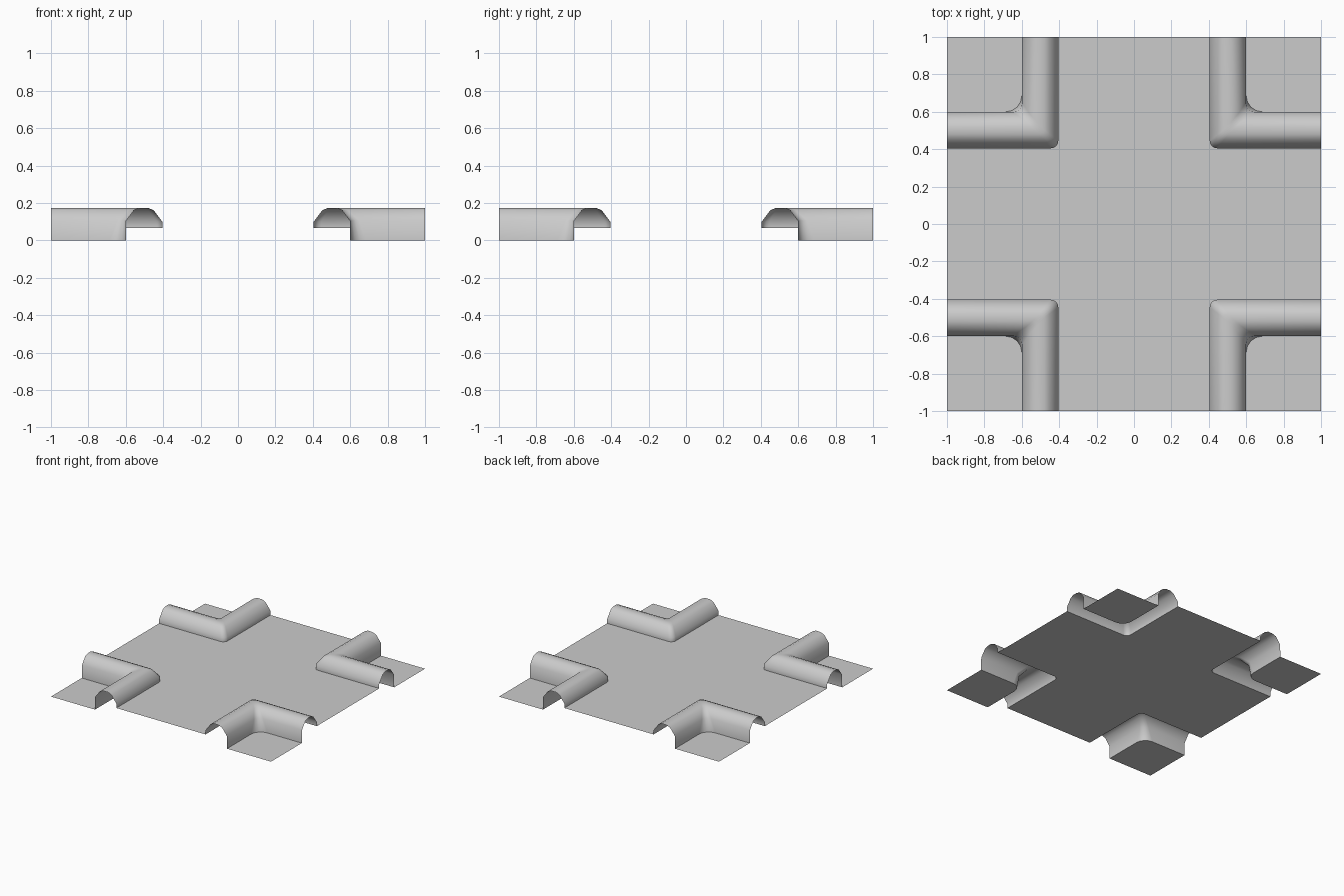
import bpy, bmesh, math

if "Cube" in bpy.data.objects:
    bpy.data.objects.remove(bpy.data.objects["Cube"])

ROAD_Z = 0.065
# kerb cross-section: (distance from centre line, height, corner fillet radius)
PROFILE = [(0.405, ROAD_Z, 0.04), (0.405, 0.10, 0.04), (0.45, 0.16, 0.03),
           (0.48, 0.174, 0.025), (0.52, 0.174, 0.025), (0.555, 0.162, 0.03),
           (0.598, 0.105, 0.05), (0.60, 0.0, 0.085)]
SEG = 4


def corner_path(d, z, r):
    """L-shaped path round one quadrant with a filleted corner."""
    pts = [(d, 1.0, z)]
    for i in range(SEG + 1):
        a = math.pi + (math.pi / 2) * i / SEG
        pts.append((d + r + r * math.cos(a), d + r + r * math.sin(a), z))
    return pts + [(1.0, d, z)]


def make_object(name, faces):
    """Faces of one quadrant, mirrored to all four."""
    bm = bmesh.new()
    for f in faces:
        bm.faces.new([bm.verts.new(p) for p in f])
    bmesh.ops.remove_doubles(bm, verts=bm.verts, dist=1e-5)
    bmesh.ops.triangulate(bm, faces=[f for f in bm.faces if len(f.verts) > 4])
    bm.normal_update()
    me = bpy.data.meshes.new(name)
    bm.to_mesh(me)
    bm.free()
    ob = bpy.data.objects.new(name, me)
    bpy.context.collection.objects.link(ob)
    bpy.ops.object.select_all(action='DESELECT')
    ob.select_set(True)
    bpy.context.view_layer.objects.active = ob
    mod = ob.modifiers.new("Mirror", 'MIRROR')
    mod.use_axis = (True, True, False)
    bpy.ops.object.modifier_apply(modifier=mod.name)
    bpy.ops.object.shade_smooth_by_angle(angle=math.radians(50))
    return ob


paths = [corner_path(*p) for p in PROFILE]

# crossing road surface
road = [(0, 0, ROAD_Z), (1, 0, ROAD_Z)] + paths[0][::-1] + [(0, 1, ROAD_Z)]
make_object("road_surface", [road])

# rounded kerb walls
kerb = []
for a, b in zip(paths, paths[1:]):
    for i in range(len(a) - 1):
        kerb.append([a[i], a[i + 1], b[i + 1], b[i]])
make_object("kerb_walls", kerb)

# low ground plates in the corners
make_object("corner_ground", [paths[-1] + [(1, 1, 0)]])
